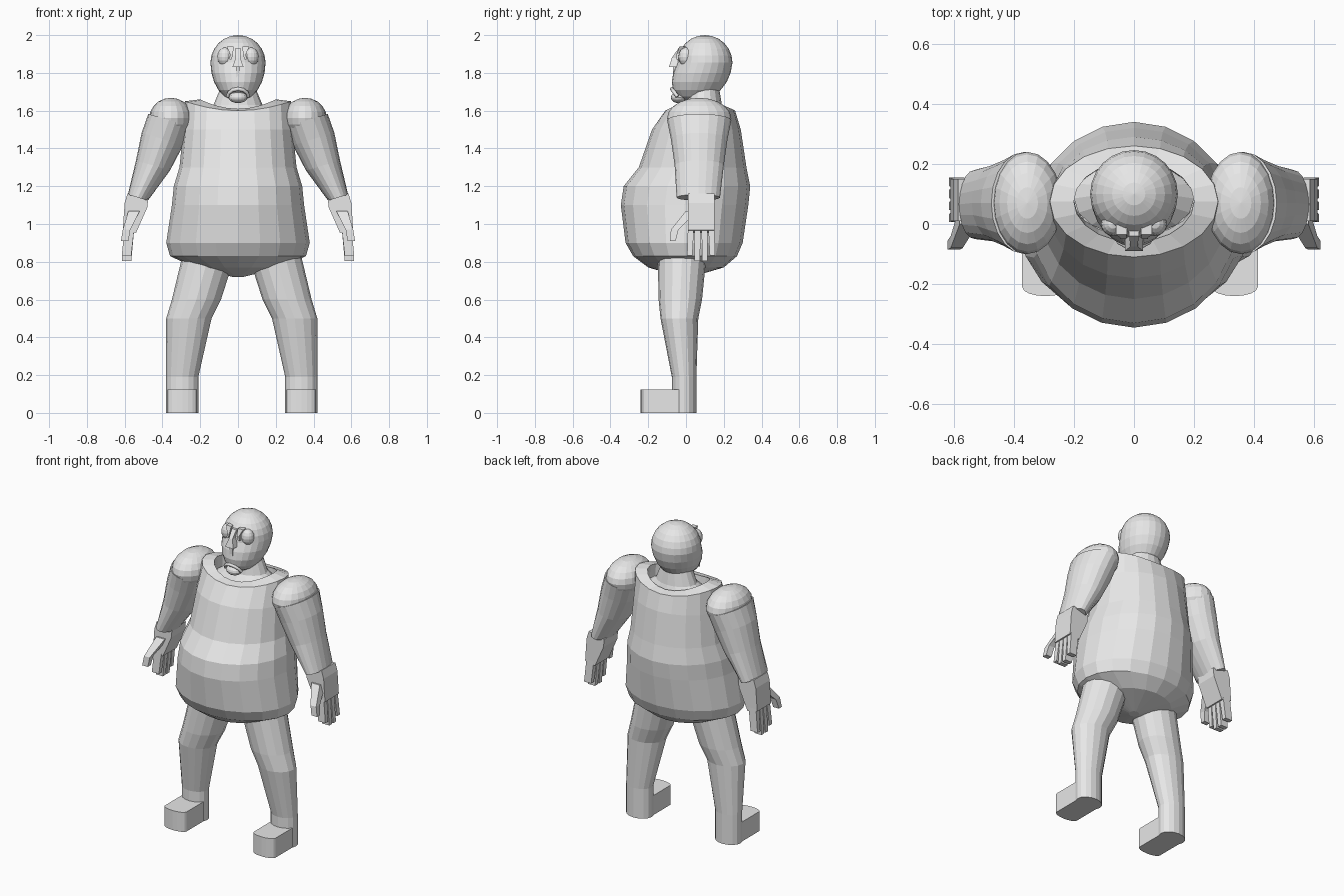
import bpy, bmesh
from math import sin, cos, pi, sqrt
from mathutils import Matrix

if "Cube" in bpy.data.objects:
    bpy.data.objects.remove(bpy.data.objects["Cube"])

grey = (.8, .8, .8, 1)
clay = bpy.data.materials.new("light_grey")
clay.use_nodes = True
clay.diffuse_color = grey
clay.node_tree.nodes["Principled BSDF"].inputs["Base Color"].default_value = grey


def finish(name, bm):
    bmesh.ops.recalc_face_normals(bm, faces=bm.faces)
    mesh = bpy.data.meshes.new(name)
    bm.to_mesh(mesh)
    bm.free()
    mesh.materials.append(clay)
    obj = bpy.data.objects.new(name, mesh)
    bpy.context.collection.objects.link(obj)
    return obj


def loft(name, rings, sides=16, mirror=1, axis=0, tilt=0, saddle=0):
    """Skin over rings (x, y, z, half width, half depth); four sides make a box.
    tilt slants every ring, saddle raises the sides of the rings at the collar."""
    bm = bmesh.new()
    box = sides == 4
    phase = pi / 4 if box else 0
    reach = sqrt(2) if box else 1
    loops = []
    for x, y, z, width, depth in rings:
        loop = []
        for i in range(sides):
            angle = phase + 2 * pi * i / sides
            across = reach * width * cos(angle)
            rise = tilt * across
            if z > 1.5:
                rise += saddle * cos(angle) ** 2
            loop.append(bm.verts.new((axis + mirror * (x + across),
                                      y + reach * depth * sin(angle), z + rise)))
        loops.append(loop)
    for lower, upper in zip(loops, loops[1:]):
        for i in range(sides):
            j = (i + 1) % sides
            bm.faces.new((lower[i], lower[j], upper[j], upper[i]))
    bm.faces.new(loops[0])
    bm.faces.new(loops[-1])
    return finish(name, bm)


def centred(rows):
    """Turn rows of (height, half width, front, back) into rings."""
    return [(0, (front + back) / 2, z, width, (back - front) / 2)
            for z, width, front, back in rows]


def ball(name, centre, radii, segments=16):
    bm = bmesh.new()
    place = Matrix.Translation(centre) @ Matrix.Diagonal((*radii, 1))
    bmesh.ops.create_uvsphere(bm, u_segments=segments, v_segments=segments // 2,
                              radius=1, matrix=place)
    return finish(name, bm)


def prism(name, outline, bottom, top):
    bm = bmesh.new()
    base = bm.faces.new([bm.verts.new((x, y, bottom)) for x, y in outline])
    extruded = bmesh.ops.extrude_face_region(bm, geom=[base])["geom"]
    bmesh.ops.translate(bm, vec=(0, 0, top - bottom),
                        verts=[v for v in extruded if isinstance(v, bmesh.types.BMVert)])
    return finish(name, bm)


# Round-bellied tunic with an open neckline that rises over the shoulders
loft("tunic", centred([
    (.72, .03, -.03, .03), (.77, .23, -.2, .2), (.83, .36, -.28, .27),
    (.9, .38, -.32, .3), (1.1, .35, -.345, .33), (1.2, .34, -.33, .34),
    (1.3, .31, -.25, .32), (1.5, .29, -.18, .29), (1.6, .28, -.11, .26),
    (1.61, .2, -.06, .21), (1.5, .2, -.04, .2)]), sides=20, saddle=.05)

# Neck flaring into the collar
loft("neck", centred([(1.58, .2, -.04, .21), (1.63, .13, 0, .19), (1.75, .08, .02, .17)]))

# Head: a ball drawn down into a jaw that leans forward
head_radius, crown = .146, 1.854
head = ball("head", (0, .1, crown), [head_radius] * 3, segments=24)
for vertex in head.data.vertices:
    drop = max(0, crown - vertex.co.z) / head_radius
    vertex.co.z -= .06 * drop
    vertex.co.y = .1 + (vertex.co.y - .1) * (1 + .3 * drop) - .06 * drop

# Nose, chin and drooping lip
loft("nose", [(0, -.06, 1.83, .03, .03), (0, -.05, 1.88, .012, .025),
              (0, -.02, 1.93, .016, .02)], sides=4)
loft("nose_ridge", [(0, -.05, 1.7, .014, .02), (0, -.05, 1.83, .01, .02)], sides=4)
ball("chin", (0, -.04, 1.67), (.05, .04, .03))
lip = bpy.data.curves.new("lip", "CURVE")
lip.dimensions = "3D"
lip.bevel_depth = .01
lip.bevel_resolution = 1
lip.use_fill_caps = True
spline = lip.splines.new("POLY")
spline.points.add(6)
for i, point in enumerate(spline.points):
    angle = pi * i / 6
    point.co = (.055 * cos(angle), -.045 - .03 * sin(angle), 1.675 + .04 * sin(angle), 1)
lip.materials.append(clay)
bpy.context.collection.objects.link(bpy.data.objects.new("lip", lip))

for mirror, word in ((1, "left"), (-1, "right")):
    # Bulging eye beside a hooked brow
    ball(f"{word}_eye", (mirror * .07, 0, 1.885), (.04, .04, .05))
    loft(f"{word}_brow", [(.04, -.03, 1.87, .006, .02), (.034, -.02, 1.9, .008, .03),
                          (.042, -.01, 1.94, .018, .025)], sides=4, mirror=mirror)

    # Domed shoulder and an arm that tapers outwards to the wrist
    ball(f"{word}_shoulder", (mirror * .355, .07, 1.56), (.115, .17, .108), segments=20)
    loft(f"{word}_arm", [(.365, .07, 1.55, .11, .17), (.4, .07, 1.45, .11, .15),
                         (.45, .07, 1.31, .09, .13), (.53, .065, 1.14, .053, .115)],
         sides=20, mirror=mirror, tilt=.3)

    # Palm, four fingers with the middle ones longest, and a thumb
    loft(f"{word}_palm", [(.53, .08, 1.15, .055, .07), (.54, .08, 1.1, .06, .07),
                          (.575, .08, .96, .035, .07)], sides=4, mirror=mirror, tilt=.2)
    for i in range(4):
        spread = i - 1.5
        tip = .8 + .015 * spread ** 2
        loft(f"{word}_finger_{i + 1}", [(.575, .08 + .036 * spread, .98, .026, .016),
                                        (.59, .08 + .04 * spread, tip, .025, .014)],
             sides=4, mirror=mirror)
    loft(f"{word}_thumb", [(.55, .03, 1.07, .03, .03), (.59, -.06, .97, .02, .02),
                           (.6, -.07, .91, .02, .015)], sides=4, mirror=mirror)

    # Leg bent at the knee
    middle = .02
    ankle = .315
    loft(f"{word}_leg", [(ankle, -.01, 0, .085, .065), (ankle, -.01, .19, .085, .065),
                         (.28, -.035, .5, .12, .1), (.24, -.03, .6, .13, .115),
                         (.17, -.02, .85, .14, .13)], mirror=mirror, axis=middle)

    # Flat foot with a curved toe
    outline = []
    for i in range(9):
        angle = pi * i / 8
        outline.append((middle + mirror * (ankle + .077 * cos(angle)), -.21 - .03 * sin(angle)))
    for edge in (-1, 1):
        outline.append((middle + mirror * (ankle + .077 * edge), 0))
    prism(f"{word}_foot", outline, 0, .125)
